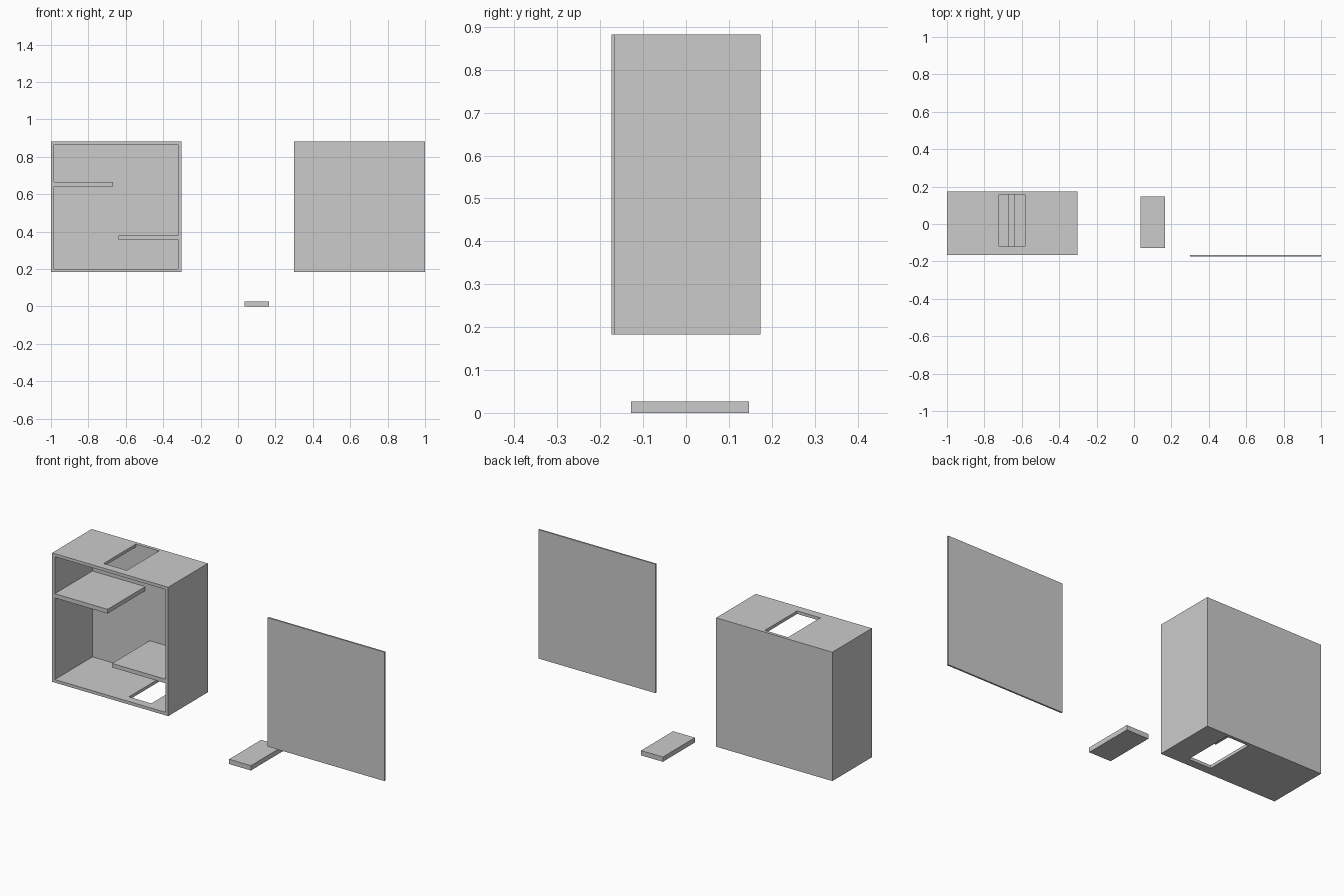
import bpy
import bmesh
from mathutils import Vector

if "Cube" in bpy.data.objects:
    bpy.data.objects.remove(bpy.data.objects["Cube"])


def box(name, x, y, z, cutter=False):
    """Axis-aligned box from (min, max) pairs."""
    lo, hi = Vector((x[0], y[0], z[0])), Vector((x[1], y[1], z[1]))
    mesh = bpy.data.meshes.new(name)
    bm = bmesh.new()
    bmesh.ops.create_cube(bm, size=1)
    size = hi - lo
    for v in bm.verts:
        v.co = Vector(c * s for c, s in zip(v.co, size))
    bm.to_mesh(mesh)
    bm.free()
    obj = bpy.data.objects.new(name, mesh)
    obj.location = (lo + hi) / 2
    bpy.context.collection.objects.link(obj)
    if cutter:
        obj.hide_render = True
        obj.hide_viewport = True
        obj.display_type = 'WIRE'
    return obj


def cut(target, cutter):
    mod = target.modifiers.new(cutter.name, 'BOOLEAN')
    mod.operation = 'DIFFERENCE'
    mod.solver = 'EXACT'
    mod.object = cutter


# Overall cabinet limits
L, R = -1.0, -0.303
F, B = -0.165, 0.174
Z0, Z1 = 0.183, 0.882
T = 0.0165

# Open-fronted cabinet with a slot in the top and in the floor
cabinet = box("cabinet", (L, R), (F, B), (Z0, Z1))
cut(cabinet, box("cavity_cutter", (L + T, R - T), (F - 0.1, B - T), (Z0 + T, Z1 - T), True))
slot_y = (-0.12, B - T - 0.001)
cut(cabinet, box("top_slot_cutter", (-0.722, -0.583), slot_y, (Z1 - 0.05, Z1 + 0.05), True))
cut(cabinet, box("floor_slot_cutter", (-0.57, -0.436), slot_y, (Z0 - 0.05, Z0 + 0.05), True))

# Staggered baffle shelves
box("upper_shelf", (L + T, -0.667), (F, B - T), (0.642, 0.665))
box("lower_shelf", (-0.64, R - T), (F, B - T), (0.357, 0.379))

# Detached front panel and loose block
box("front_panel", (0.30, 1.0), (-0.174, F), (Z0, Z1))
box("loose_block", (0.036, 0.167), (-0.128, 0.147), (0.0, 0.026))
